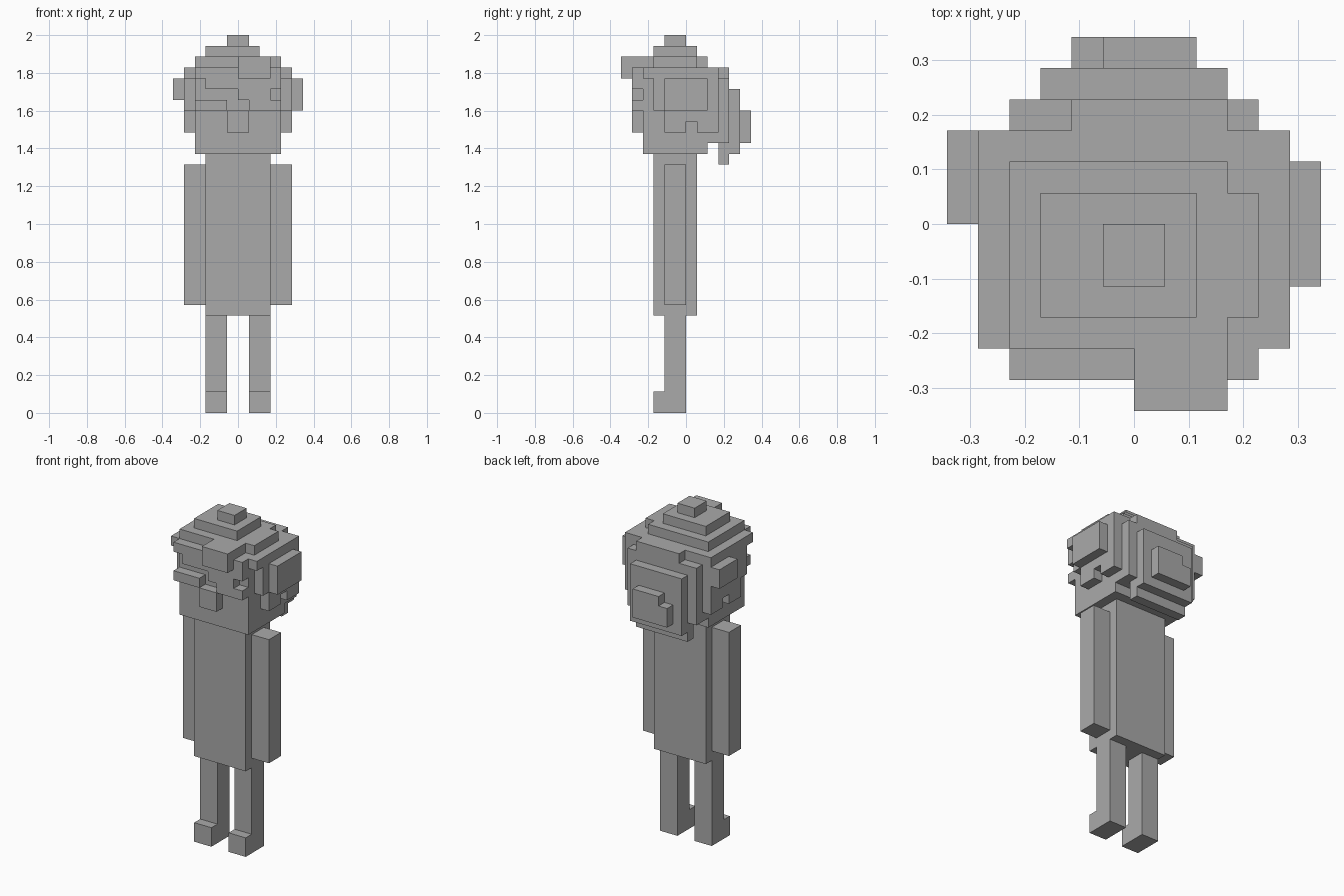
import bpy, bmesh, math
from mathutils import Vector
from itertools import product

if "Cube" in bpy.data.objects:
    bpy.data.objects.remove(bpy.data.objects["Cube"], do_unlink=True)

U = 2 / 35  # one block

grey = bpy.data.materials.new("plain grey")
grey.use_nodes = True
colour = (0.4, 0.4, 0.4, 1)
grey.diffuse_color = colour
grey.node_tree.nodes["Principled BSDF"].inputs["Base Color"].default_value = colour

parts = {}
taken = set()


def box(name, x, y, z, mirrored=False):
    """Fill a part with blocks over three ranges, optionally also on the other side."""
    spans = [x, (-x[1], -x[0])] if mirrored else [x]
    for span in spans:
        cells = set(product(range(*span), range(*y), range(*z))) - taken
        parts.setdefault(name, set()).update(cells)
        taken.update(cells)


def pair(name, x, y, z):
    box("left_" + name, x, y, z)
    box("right_" + name, (-x[1], -x[0]), y, z)


# Legs, feet, body and arms
pair("leg", (1, 3), (-2, 0), (2, 9))
pair("foot", (1, 3), (-3, 0), (0, 2))
box("body", (-3, 3), (-3, 1), (9, 24))
pair("arm", (3, 5), (-2, 0), (10, 23))

# Head and nose
box("head", (-4, 4), (-4, 2), (24, 32))
box("nose", (-1, 1), (-5, -4), (26, 28))

# Stepped crown
box("crown", (-4, 3), (-4, 2), (32, 33))
box("crown", (3, 4), (-3, 1), (32, 33))
box("crown", (-3, 2), (-3, 1), (33, 34))
box("topknot", (-1, 1), (-2, 0), (34, 35))
box("quiff", (0, 3), (-6, -4), (31, 33))

# Fringe stepping down across the forehead
box("fringe", (-4, 4), (-5, -4), (31, 32))
box("fringe", (-3, 0), (-5, -4), (30, 31))
box("fringe", (0, 1), (-5, -4), (29, 31))
box("fringe", (1, 3), (-5, -4), (28, 31))
box("fringe", (3, 4), (-5, -4), (30, 31))
box("fringe", (3, 4), (-5, -4), (28, 29))
box("cheek_bar", (-4, -1), (-5, -4), (28, 29))

# Side hair with ragged lower edge
for y, low in (((-4, -3), 31), ((-3, -2), 28), ((-2, 0), 26),
               ((0, 1), 27), ((1, 3), 26)):
    box("side_hair", (4, 5), y, (low, 32), mirrored=True)
box("left_side_bun", (5, 6), (-2, 2), (28, 31))
box("right_side_bun", (-6, -5), (0, 3), (29, 31))

# Back hair and bun
box("back_hair", (-4, 4), (2, 3), (25, 32))
box("back_hair", (-4, 4), (3, 4), (25, 31))
box("back_hair", (-2, 3), (3, 4), (31, 32))
box("back_hair", (-3, 3), (3, 4), (23, 25))
box("back_bun", (-3, 3), (4, 5), (24, 30))
box("back_bun", (-1, 2), (5, 6), (25, 28))
box("back_bun", (-2, -1), (5, 6), (25, 27))


def skin(name, cells):
    """Make the outer surface of one part."""
    bm = bmesh.new()
    for cell in cells:
        centre = Vector(cell) + Vector((0.5, 0.5, 0.5))
        for axis, sign in product(range(3), (-1, 1)):
            n = Vector((0, 0, 0))
            n[axis] = sign
            if tuple(int(a + b) for a, b in zip(cell, n)) in taken:
                continue
            a = Vector((0, 0, 0))
            a[(axis + 1) % 3] = 0.5
            b = n.cross(a)
            c = centre + n / 2
            corners = (c - a - b, c + a - b, c + a + b, c - a + b)
            bm.faces.new([bm.verts.new(p * U) for p in corners])
    bmesh.ops.remove_doubles(bm, verts=bm.verts, dist=U / 100)
    bmesh.ops.dissolve_limit(bm, angle_limit=math.radians(1),
                             verts=bm.verts, edges=bm.edges)
    mesh = bpy.data.meshes.new(name)
    bm.to_mesh(mesh)
    bm.free()
    mesh.materials.append(grey)
    bpy.context.collection.objects.link(bpy.data.objects.new(name, mesh))


for part, blocks in parts.items():
    skin(part, blocks)
